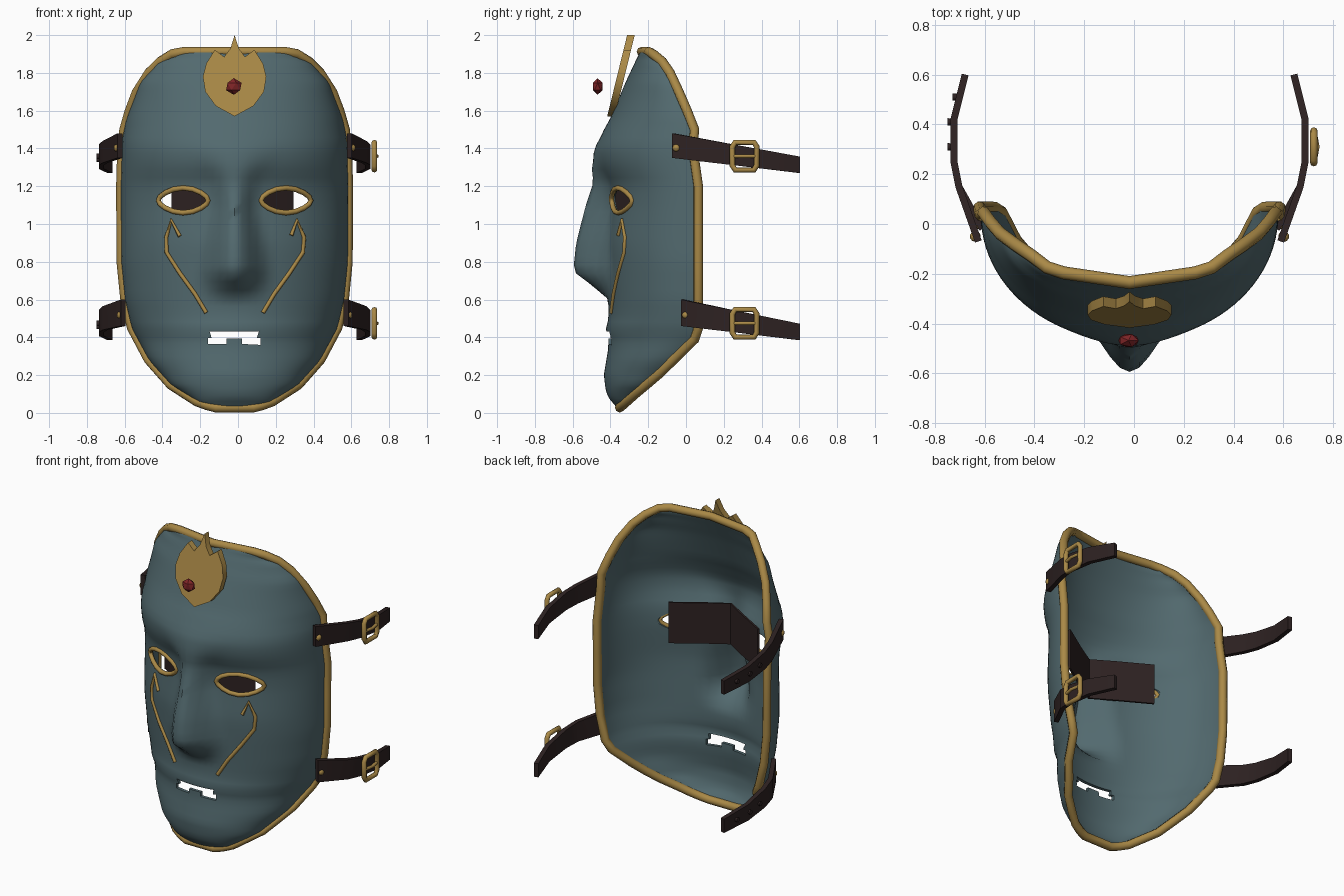
import bpy, bmesh, math
from mathutils import Vector, Matrix

if "Cube" in bpy.data.objects:
    bpy.data.objects.remove(bpy.data.objects["Cube"])

CX = -0.018  # mask's centre line


def material(name, rgb):
    m = bpy.data.materials.new(name)
    m.diffuse_color = (*rgb, 1)
    m.use_nodes = True
    m.node_tree.nodes["Principled BSDF"].inputs["Base Color"].default_value = m.diffuse_color
    return m


TEAL = material("slate_teal", (0.085, 0.143, 0.158))
GOLD = material("old_gold", (0.40, 0.25, 0.062))
LEATHER = material("dark_leather", (0.027, 0.016, 0.016))
RED = material("gem_red", (0.21, 0.018, 0.02))


def lerp(table, z):
    for (z0, a), (z1, b) in zip(table, table[1:]):
        if z <= z1:
            return a + (b - a) * max(0, (z - z0) / (z1 - z0))
    return table[-1][1]


def add(name, bm, mat):
    bmesh.ops.recalc_face_normals(bm, faces=bm.faces)
    me = bpy.data.meshes.new(name)
    bm.to_mesh(me)
    bm.free()
    ob = bpy.data.objects.new(name, me)
    bpy.context.collection.objects.link(ob)
    me.materials.append(mat)
    return ob


def bake(ob, mat):
    """Replace an object by its evaluated mesh."""
    dg = bpy.context.evaluated_depsgraph_get()
    me = bpy.data.meshes.new_from_object(ob.evaluated_get(dg))
    bm = bmesh.new()
    bm.from_mesh(me)
    for f in bm.faces:
        f.material_index = 0
    name = ob.name
    bpy.data.objects.remove(ob)
    return add(name, bm, mat)


def tube(name, pts, r, mat, cyclic=False):
    cu = bpy.data.curves.new(name, 'CURVE')
    cu.dimensions = '3D'
    cu.bevel_depth = r
    cu.bevel_resolution = 2
    cu.use_fill_caps = True
    sp = cu.splines.new('POLY')
    sp.points.add(len(pts) - 1)
    for p, co in zip(sp.points, pts):
        p.co = (*co, 1)
    sp.use_cyclic_u = cyclic
    ob = bpy.data.objects.new(name, cu)
    bpy.context.collection.objects.link(ob)
    return bake(ob, mat)


def prism(name, outline, mat, front, depth):
    """Extrude an x-z outline along +y; front(x, z) gives the front y."""
    bm = bmesh.new()
    f = bm.faces.new([bm.verts.new((x, front(x, z), z)) for x, z in outline])
    g = bmesh.ops.extrude_face_region(bm, geom=[f])['geom']
    bmesh.ops.translate(bm, vec=(0, depth, 0), verts=[v for v in g if isinstance(v, bmesh.types.BMVert)])
    return add(name, bm, mat)


def ribbon(name, rows, thick, mat):
    """Strip through rows of (x, y, z_low, z_high), given thickness sideways."""
    bm = bmesh.new()
    rings = []
    for i, (x, y, lo, hi) in enumerate(rows):
        a, b = rows[max(0, i - 1)], rows[min(len(rows) - 1, i + 1)]
        n = Vector((b[1] - a[1], a[0] - b[0], 0)).normalized() * thick / 2
        rings.append([bm.verts.new((x + s * n.x, y + s * n.y, z))
                      for s, z in ((1, lo), (1, hi), (-1, hi), (-1, lo))])
    for r, q in zip(rings, rings[1:]):
        for k in range(4):
            bm.faces.new((r[k], r[(k + 1) % 4], q[(k + 1) % 4], q[k]))
    bm.faces.new(rings[0])
    bm.faces.new(rings[-1])
    return add(name, bm, mat)


# Face form: half width, rim depth, centre depth, nose height and nose width by height
WIDTH = [(.02, .06), (.035, .13), (.06, .2), (.15, .34), (.28, .455), (.45, .545), (.6, .58),
         (.8, .6), (1.2, .602), (1.45, .595), (1.55, .575), (1.75, .5), (1.85, .41), (1.9, .33), (1.92, .22)]
EDGE = [(.02, -.36), (.1, -.27), (.2, -.15), (.39, .045), (.44, .065), (1.2, .065), (1.38, .035),
        (1.5, .045), (1.65, -.015), (1.8, -.085), (1.88, -.14), (1.92, -.21)]
CENTRE = [(.02, -.36), (.08, -.41), (.12, -.425), (.2, -.435), (.34, -.412), (.4, -.41), (.44, -.425),
          (.5, -.41), (.6, -.41), (.9, -.425), (1.1, -.405), (1.22, -.415), (1.3, -.46), (1.4, -.475),
          (1.48, -.445), (1.57, -.395), (1.75, -.32), (1.92, -.24)]
NOSE = [(.6, 0), (.68, .09), (.75, .18), (.8, .172), (1.1, .125), (1.22, .075), (1.32, .03), (1.45, 0)]
NOSE_W = [(.6, .2), (.75, .21), (.9, .18), (1.1, .13), (1.25, .16), (1.4, .3)]


def surf(x, z):
    c, d = lerp(CENTRE, z), abs(x - CX)
    t = min(1, d / lerp(WIDTH, z))
    y = c + (lerp(EDGE, z) - c) * (1 - math.sqrt(1 - t * t))
    nw = lerp(NOSE_W, z)
    if d < nw:
        y -= lerp(NOSE, z) * (.5 + .5 * math.cos(math.pi * d / nw))
    return y


# Mask shell
R, C = 64, 48
zs = [.97 - .95 * math.cos(math.pi * i / R) for i in range(R + 1)]
bm = bmesh.new()
grid = []
for z in zs:
    xs = [CX + lerp(WIDTH, z) * math.sin(math.pi * (j / C - .5)) for j in range(C + 1)]
    grid.append([bm.verts.new((x, surf(x, z), z)) for x in xs])
for r, q in zip(grid, grid[1:]):
    for j in range(C):
        bm.faces.new((r[j], r[j + 1], q[j + 1], q[j]))
mask = add("mask_shell", bm, TEAL)
sol = mask.modifiers.new("thickness", 'SOLIDIFY')
sol.thickness = .02
sol.offset = -1

# Eye and mouth openings
cutters = []
eyes = {}
for side, s in (("left", -1), ("right", 1)):
    eye = []
    for i in range(16):
        a = 2 * math.pi * i / 16
        h = .066 * math.sin(a) * (1 - .25 * math.cos(a) ** 2)
        eye.append((CX + s * (.272 + .132 * math.cos(a)), 1.125 + h))
    eyes[side] = eye
    cutters.append(prism("eye_cutter", eye, TEAL, lambda x, z: -.8, .75))
mouth = [(-.15, .43), (.11, .43), (.1, .397), (.12, .397), (.12, .36), (.02, .365), (.02, .393),
         (-.06, .393), (-.06, .365), (-.16, .365), (-.16, .397), (-.14, .397)]
cutters.append(prism("mouth_cutter", mouth, TEAL, lambda x, z: -.8, .75))
for c in cutters:
    c.hide_render = True
    m = mask.modifiers.new("opening", 'BOOLEAN')
    m.operation = 'DIFFERENCE'
    m.solver = 'EXACT'
    m.object = c
mask = bake(mask, TEAL)
for c in cutters:
    bpy.data.objects.remove(c)

# Gold rim around the shell
rz = [.028, .04, .06, .1, .15, .21, .28, .39, .45, .6, .8, 1.0, 1.2, 1.4, 1.5, 1.6, 1.7, 1.8, 1.86, 1.9, 1.912]
half = [(lerp(WIDTH, z), lerp(EDGE, z), z) for z in rz]
rim = [(CX + x, y, z) for x, y, z in half] + [(CX, -.235, 1.912)]
rim += [(CX - x, y, z) for x, y, z in reversed(half)]
tube("gold_rim", rim, .026, GOLD, True)

# Eye rims and cheek lines
for side, s in (("left", -1), ("right", 1)):
    tube(side + "_eye_rim", [(x, surf(x, z), z) for x, z in eyes[side]], .014, GOLD, True)
    path = [(.15, .53), (.21, .63), (.29, .74), (.362, .85), (.368, .93), (.33, 1.02), (.3, .94)]
    if s < 0:
        path[3:] = [(.36, .85), (.362, .93), (.335, 1.02), (.29, .935)]
    tube(side + "_cheek_line", [(CX + s * x, surf(CX + s * x, z) - .003, z) for x, z in path], .011, GOLD)

# Brow crest and gem
crest = [(.022, 1.93), (.055, 1.885), (.105, 1.922), (.15, 1.85), (.168, 1.78), (.155, 1.7), (.1, 1.625)]
outline = [(CX, 2.0)] + [(CX + x, z) for x, z in crest] + [(CX, 1.57)]
outline += [(CX - x, z) for x, z in reversed(crest)]
prism("crest", outline, GOLD, lambda x, z: -.417 + .245 * (z - 1.57), .04)
bm = bmesh.new()
bmesh.ops.create_icosphere(bm, subdivisions=1, radius=1,
                           matrix=Matrix.Translation((-.022, -.468, 1.728)) @ Matrix.Diagonal((.046, .03, .044, 1)))
add("gem", bm, RED)

# Leather band behind the eyes, bent into the nose hollow
ribbon("inner_band", [(-.35, -.235, 1.02, 1.28), (-.15, -.35, 1.02, 1.28), (CX, -.43, 1.02, 1.28),
                      (.115, -.35, 1.02, 1.28), (.29, -.235, 1.02, 1.28)], .012, LEATHER)

# Straps with rivets; buckles on the right, studs on the left
for level, y0, x0, lo, hi in (("upper", -.07, .607, (1.35, 1.27), (1.48, 1.357)),
                              ("lower", -.02, .59, (.46, .385), (.6, .472))):
    for side, s in (("left", -1), ("right", 1)):
        rows = []
        for x, y in ((x0, y0), (.685, .15), (.705, .25), (.705, .42), (.66, .6)):
            k = (y - y0) / (.6 - y0)
            rows.append((CX + s * x, y, lo[0] + (lo[1] - lo[0]) * k, hi[0] + (hi[1] - hi[0]) * k))
        ribbon(f"{side}_{level}_strap", rows, .028, LEATHER)
        zr = (lo[0] + hi[0]) / 2 - .012
        bm = bmesh.new()
        bmesh.ops.create_icosphere(bm, subdivisions=2, radius=.022,
                                   matrix=Matrix.Translation((CX + s * (x0 + .012), y0 + .02, zr)))
        add(f"{side}_{level}_rivet", bm, GOLD)
        zb = (sum(lo) + sum(hi)) / 4 - .005
        if s > 0:
            loop = [(.05, .073), (.064, .05), (.064, -.05), (.05, -.073),
                    (-.05, -.073), (-.064, -.05), (-.064, .05), (-.05, .073)]
            tube(f"{level}_buckle", [(.722, .31 + a, zb + b) for a, b in loop], .015, GOLD, True)
            tube(f"{level}_buckle_prong", [(.722, .24, zb), (.735, .31, zb), (.722, .38, zb)], .01, GOLD)
        else:
            for i in range(3):
                bm = bmesh.new()
                y = .31 + .1 * i
                x = CX - (.715 if i < 2 else .695)
                bmesh.ops.create_cone(bm, cap_ends=True, segments=8, radius1=.015, radius2=.012, depth=.03,
                                      matrix=Matrix.Translation((x, y, zb - .016 * i))
                                      @ Matrix.Rotation(math.pi / 2, 4, 'Y'))
                add(f"{level}_stud_{i + 1}", bm, LEATHER)

# Smooth shading with sharp edges kept
for ob in bpy.context.scene.objects:
    ob.select_set(ob.name != "gem")
bpy.context.view_layer.objects.active = mask
bpy.ops.object.shade_smooth_by_angle(angle=math.radians(58))
